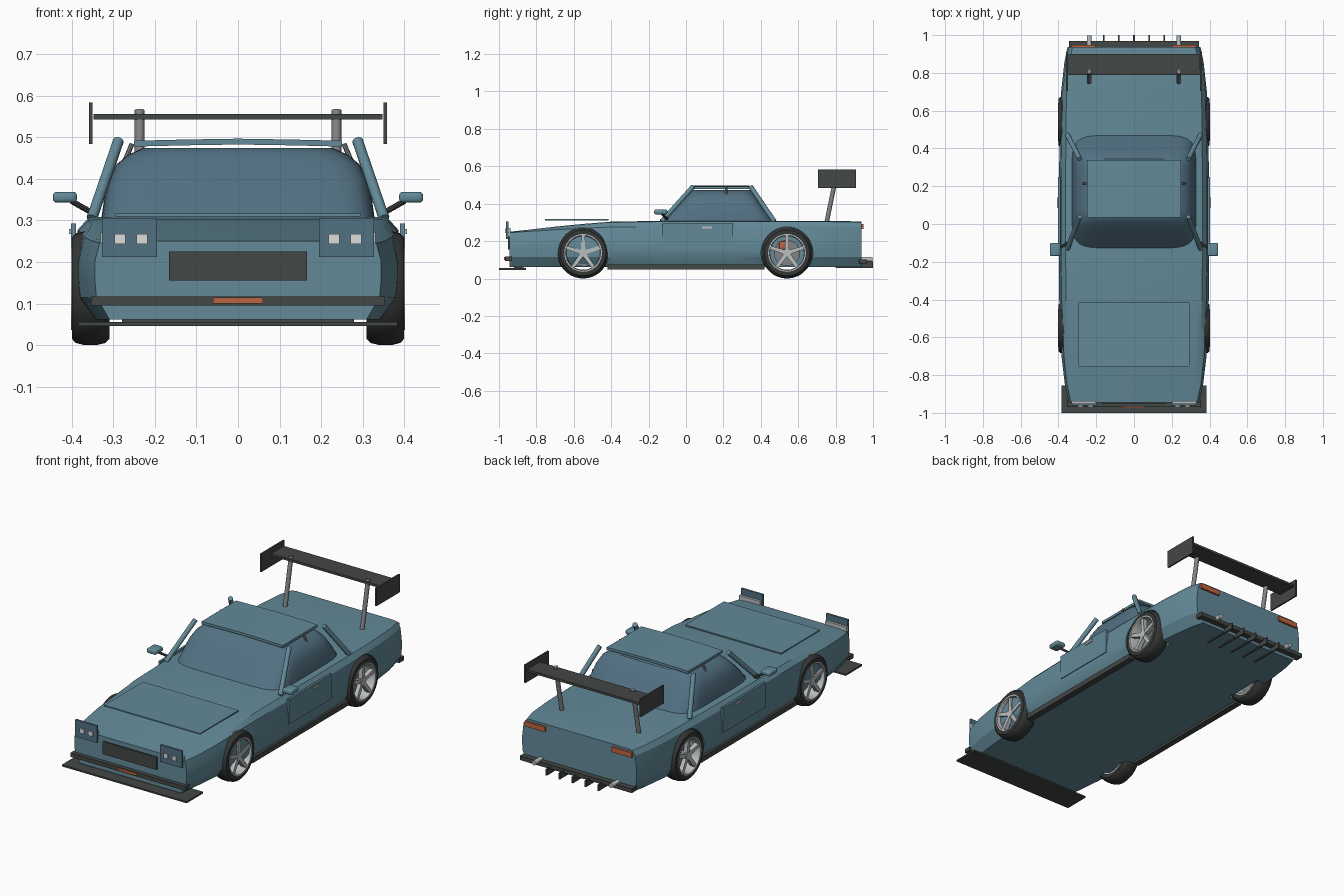
import bpy, bmesh, math
from mathutils import Vector

if "Cube" in bpy.data.objects:
    bpy.data.objects.remove(bpy.data.objects["Cube"])


def mat(name, rgb):
    m = bpy.data.materials.new(name)
    m.diffuse_color = (*rgb, 1)
    m.use_nodes = True
    m.node_tree.nodes["Principled BSDF"].inputs["Base Color"].default_value = m.diffuse_color
    return m


PAINT = mat("blue_paint", (0.125, 0.255, 0.315))
GLASS = mat("tinted_glass", (0.085, 0.165, 0.225))
TRIM = mat("dark_trim", (0.055, 0.063, 0.06))
RUBBER = mat("tyre_rubber", (0.035, 0.037, 0.037))
SILVER = mat("silver", (0.5, 0.52, 0.53))
STEEL = mat("grey_steel", (0.22, 0.23, 0.24))
LAMP = mat("lamp_white", (0.72, 0.72, 0.72))
ORANGE = mat("orange_lamp", (0.5, 0.13, 0.05))


def finish(name, bm, m, smooth=None):
    bmesh.ops.recalc_face_normals(bm, faces=bm.faces[:])
    me = bpy.data.meshes.new(name)
    bm.to_mesh(me)
    bm.free()
    ob = bpy.data.objects.new(name, me)
    bpy.context.collection.objects.link(ob)
    me.materials.append(m)
    if smooth:
        shade(ob, smooth)
    return ob


def shade(ob, deg):
    bpy.ops.object.select_all(action='DESELECT')
    ob.select_set(True)
    bpy.context.view_layer.objects.active = ob
    bpy.ops.object.shade_smooth_by_angle(angle=math.radians(deg))


def box(name, x, y, z, m, bevel=0):
    bm = bmesh.new()
    bmesh.ops.create_cube(bm, size=1)
    for v in bm.verts:
        v.co = [(a + b) / 2 + c * (b - a) for (a, b), c in zip((x, y, z), v.co)]
    if bevel:
        bmesh.ops.bevel(bm, geom=bm.edges[:], offset=bevel, segments=3, affect='EDGES', profile=0.5)
    return finish(name, bm, m, 35 if bevel else None)


def pair(name, x, y, z, m, bevel=0):
    for s, side in ((-1, "left"), (1, "right")):
        box(f"{name}_{side}", sorted((s * x[0], s * x[1])), y, z, m, bevel)


def tube(name, a, b, r, m, n=12):
    a, b = Vector(a), Vector(b)
    bm = bmesh.new()
    bmesh.ops.create_cone(bm, cap_ends=True, segments=n, radius1=r, radius2=r, depth=(b - a).length)
    q = (b - a).to_track_quat('Z', 'Y')
    for v in bm.verts:
        v.co = q @ v.co + (a + b) / 2
    return finish(name, bm, m, 40)


def loft(name, rings, m, smooth):
    bm = bmesh.new()
    vs = [[bm.verts.new(p) for p in r] for r in rings]
    n = len(vs[0])
    for a, b in zip(vs, vs[1:]):
        for i in range(n):
            bm.faces.new((a[i], a[(i + 1) % n], b[(i + 1) % n], b[i]))
    bm.faces.new(vs[0])
    bm.faces.new(vs[-1])
    return finish(name, bm, m, smooth)


def lathe(name, prof, c, m, n=36):
    # closed (x, radius) profile turned about the wheel axle
    bm = bmesh.new()
    vs = [[bm.verts.new((c[0] + x, c[1] + r * math.cos(t), c[2] + r * math.sin(t))) for x, r in prof]
          for t in (2 * math.pi * i / n for i in range(n))]
    k = len(prof)
    for i in range(n):
        a, b = vs[i], vs[(i + 1) % n]
        for j in range(k):
            bm.faces.new((a[j], a[(j + 1) % k], b[(j + 1) % k], b[j]))
    return finish(name, bm, m, 35)


# Body shell: (y, half width, top half width, bottom half width, top height)
stations = [(-0.945, 0.345, 0.31, 0.31, 0.25), (-0.85, 0.366, 0.33, 0.325, 0.26),
            (-0.70, 0.384, 0.345, 0.34, 0.277), (-0.55, 0.388, 0.352, 0.35, 0.292),
            (-0.40, 0.396, 0.36, 0.36, 0.304), (-0.15, 0.398, 0.362, 0.365, 0.308),
            (0.25, 0.398, 0.362, 0.365, 0.308), (0.54, 0.39, 0.36, 0.355, 0.308),
            (0.70, 0.386, 0.357, 0.35, 0.308), (0.86, 0.368, 0.345, 0.33, 0.307), (0.937, 0.352, 0.325, 0.31, 0.304)]
rings = []
for y, w, wt, wb, zt in stations:
    h = [(wb, 0.062), (w - 0.004, 0.115), (w, 0.16), (w, 0.2), ((w * 2 + wt) / 3, zt * 0.55 + 0.108), (wt, zt - 0.004),
         (wt - 0.025, zt)]
    rings.append([(x, y, z) for x, z in h] + [(-x, y, z) for x, z in reversed(h)])
body = loft("body_shell", rings, PAINT, None)

# Wheel wells cut from the shell
AXLES = (("front", -0.55), ("rear", 0.54))
for s in (-1, 1):
    for _, y in AXLES:
        cut = tube("well_cutter", (s * 0.30, y, 0.137), (s * 0.5, y, 0.137), 0.139, PAINT, 36)
        cut.hide_render = True
        mod = body.modifiers.new("well", 'BOOLEAN')
        mod.object, mod.operation, mod.solver = cut, 'DIFFERENCE', 'EXACT'
        bpy.context.view_layer.objects.active = body
        bpy.ops.object.modifier_apply(modifier=mod.name)
        bpy.data.objects.remove(cut)
shade(body, 25)

# Wheels
for s, side in ((-1, "left"), (1, "right")):
    for end, y in AXLES:
        c = (s * 0.355, y, 0.137)
        tag = f"{end}_{side}"
        lathe("tyre_" + tag, [(s * x, r) for x, r in (
            (-0.045, 0.1), (-0.045, 0.122), (-0.036, 0.132), (-0.015, 0.137), (0.015, 0.137),
            (0.036, 0.132), (0.045, 0.122), (0.045, 0.1))], c, RUBBER)
        lathe("rim_" + tag, [(s * x, r) for x, r in (
            (-0.045, 0.092), (-0.045, 0.101), (0.047, 0.101), (0.047, 0.094), (0.03, 0.09))], c, SILVER)
        tube("brake_disc_" + tag, (s * 0.345, y, 0.137), (s * 0.36, y, 0.137), 0.07, STEEL, 28)
        tube("hub_" + tag, (s * 0.34, y, 0.137), (s * 0.396, y, 0.137), 0.022, SILVER, 20)
        box("caliper_" + tag, sorted((s * 0.345, s * 0.372)), (y - 0.042, y - 0.008), (0.155, 0.2), ORANGE, 0.006)
        for i in range(5):
            t = math.pi / 2 + i * math.tau / 5
            d, p = Vector((0, math.cos(t), math.sin(t))), Vector((0, -math.sin(t), math.cos(t)))
            o = Vector((0, y, 0.137))
            loft(f"spoke_{i}_{tag}", [
                [o + d * r + p * (a * w) + Vector((s * x, 0, 0)) for a, x in ((-1, 0.372), (1, 0.372), (1, x1), (-1, x1))]
                for r, w, x1 in ((0.012, 0.012, 0.393), (0.096, 0.009, 0.398))], SILVER, None)

# Glass cabin dome
rings = []
for z, hx, y0, y1 in ((0.3, 0.33, -0.135, 0.475), (0.35, 0.323, -0.09, 0.442), (0.4, 0.312, -0.043, 0.405),
                      (0.435, 0.293, -0.01, 0.38), (0.458, 0.265, 0.015, 0.36), (0.474, 0.23, 0.035, 0.345)):
    r = []
    for i in range(48):
        t = math.tau * (i + 0.5) / 48
        cx, cy = math.cos(t), math.sin(t)
        e = 0.3
        r.append((hx * math.copysign(abs(cx) ** e, cx),
                  (y0 + y1) / 2 + (y1 - y0) / 2 * math.copysign(abs(cy) ** e, cy), z))
    rings.append(r)
loft("cabin_glass", rings, GLASS, 40)

# Slightly arched roof panel
xs = (-0.25, -0.125, 0, 0.125, 0.25)
arch = [0.492, 0.495, 0.497, 0.495, 0.492]
loft("roof_panel", [[(x, y, z) for x, z in zip(xs, arch)] + [(x, y, z - 0.014) for x, z in zip(xs[::-1], arch)]
                    for y in (0.035, 0.34)], PAINT, None)

# Roof pillars, roof stays, mirrors
for s, side in ((-1, "left"), (1, "right")):
    tube("front_pillar_" + side, (s * 0.352, -0.13, 0.305), (s * 0.288, 0.038, 0.492), 0.013, PAINT)
    tube("rear_pillar_" + side, (s * 0.352, 0.472, 0.305), (s * 0.288, 0.345, 0.492), 0.013, PAINT)
    tube("roof_stay_" + side, (s * 0.272, 0.215, 0.445), (s * 0.255, 0.215, 0.485), 0.006, STEEL, 8)
    tube("mirror_arm_" + side, (s * 0.35, -0.1, 0.318), (s * 0.4, -0.13, 0.346), 0.007, TRIM, 8)
    tube("wing_post_" + side, (s * 0.237, 0.752, 0.3), (s * 0.237, 0.806, 0.566), 0.012, STEEL)
    tube("exhaust_" + side, (s * 0.237, 0.9, 0.103), (s * 0.237, 0.998, 0.103), 0.013, SILVER)
pair("mirror", (0.388, 0.446), (-0.17, -0.1), (0.343, 0.369), PAINT, 0.009)

# Hood panel and doors
box("hood_panel", (-0.295, 0.295), (-0.755, -0.415), (0.31, 0.317), PAINT)
pair("door_panel", (0.39, 0.402), (-0.125, 0.25), (0.155, 0.293), PAINT)
pair("door_handle", (0.4, 0.407), (0.085, 0.14), (0.268, 0.279), SILVER)
pair("side_sill", (0.35, 0.385), (-0.42, 0.42), (0.048, 0.076), TRIM)

# Front end: grille, bumper, headlamps, splitter
box("grille", (-0.166, 0.166), (-0.953, -0.94), (0.155, 0.225), TRIM)
box("front_bumper", (-0.354, 0.354), (-0.968, -0.93), (0.095, 0.117), TRIM)
box("front_marker", (-0.06, 0.06), (-0.974, -0.965), (0.1, 0.114), ORANGE)
pair("headlamp_panel", (0.195, 0.328), (-0.962, -0.95), (0.212, 0.306), GLASS)
pair("headlamp_bracket", (0.2, 0.331), (-0.95, -0.937), (0.246, 0.271), SILVER)
for i, x in enumerate((0.218, 0.271)):
    pair(f"headlamp_{i}", (x, x + 0.026), (-0.968, -0.96), (0.243, 0.268), LAMP)
box("front_splitter", (-0.384, 0.384), (-1.0, -0.855), (0.046, 0.055), TRIM)
box("splitter_mount", (-0.28, 0.28), (-0.92, -0.87), (0.053, 0.066), TRIM)

# Rear end: lamps, bumper bar, diffuser fins
pair("tail_lamp", (0.205, 0.33), (0.93, 0.948), (0.264, 0.292), ORANGE)
box("rear_bumper", (-0.345, 0.345), (0.925, 0.968), (0.08, 0.103), TRIM)
for i in range(5):
    x = (i - 2) * 0.08
    box(f"diffuser_fin_{i}", (x - 0.004, x + 0.004), (0.8, 1.0), (0.055, 0.09), TRIM)

# Rear wing
box("wing_blade", (-0.348, 0.348), (0.788, 0.9), (0.543, 0.556), TRIM)
pair("wing_end_plate", (0.35, 0.359), (0.705, 0.91), (0.484, 0.584), TRIM)
